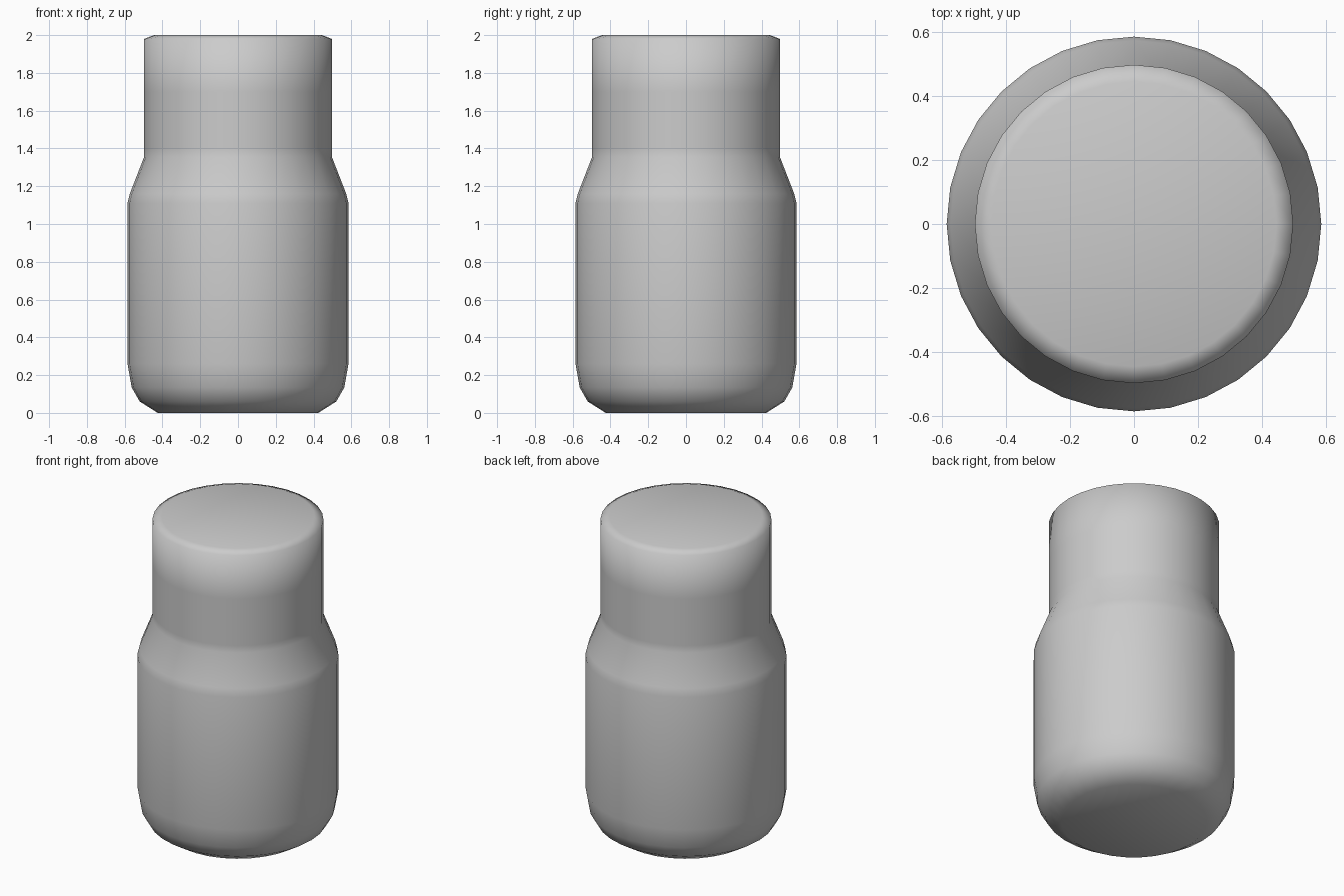
import bpy, bmesh, math

cube = bpy.data.objects.get("Cube")
if cube:
    bpy.data.objects.remove(cube, do_unlink=True)

SIDES = 32

# Plain grey material
grey = bpy.data.materials.new("plain_grey")
grey.use_nodes = True
colour = (0.6, 0.6, 0.6, 1)
grey.diffuse_color = colour
grey.node_tree.nodes["Principled BSDF"].inputs["Base Color"].default_value = colour

# Outline from base to lid: (radius, height)
profile = [
    (0.425, 0), (0.52, 0.06), (0.563, 0.135), (0.585, 0.26),   # rounded base
    (0.585, 1.11), (0.573, 1.16),                              # straight body
    (0.497, 1.355), (0.497, 1.4), (0.497, 1.7),                # shoulder and neck
    (0.497, 1.98), (0.445, 2),                                 # lid edge
]

# Sweep the outline into rings, then bridge and cap them
bm = bmesh.new()
rings = []
for radius, height in profile:
    angles = [math.tau * i / SIDES for i in range(SIDES)]
    rings.append([bm.verts.new((radius * math.cos(a), radius * math.sin(a), height))
                  for a in angles])
for low, high in zip(rings, rings[1:]):
    for i in range(SIDES):
        j = (i + 1) % SIDES
        bm.faces.new((low[i], low[j], high[j], high[i]))
bm.faces.new(rings[0][::-1])
bm.faces.new(rings[-1])

for face in bm.faces:
    face.smooth = True

mesh = bpy.data.meshes.new("jar")
bm.to_mesh(mesh)
bm.free()
mesh.materials.append(grey)
jar = bpy.data.objects.new("jar", mesh)
bpy.context.collection.objects.link(jar)
